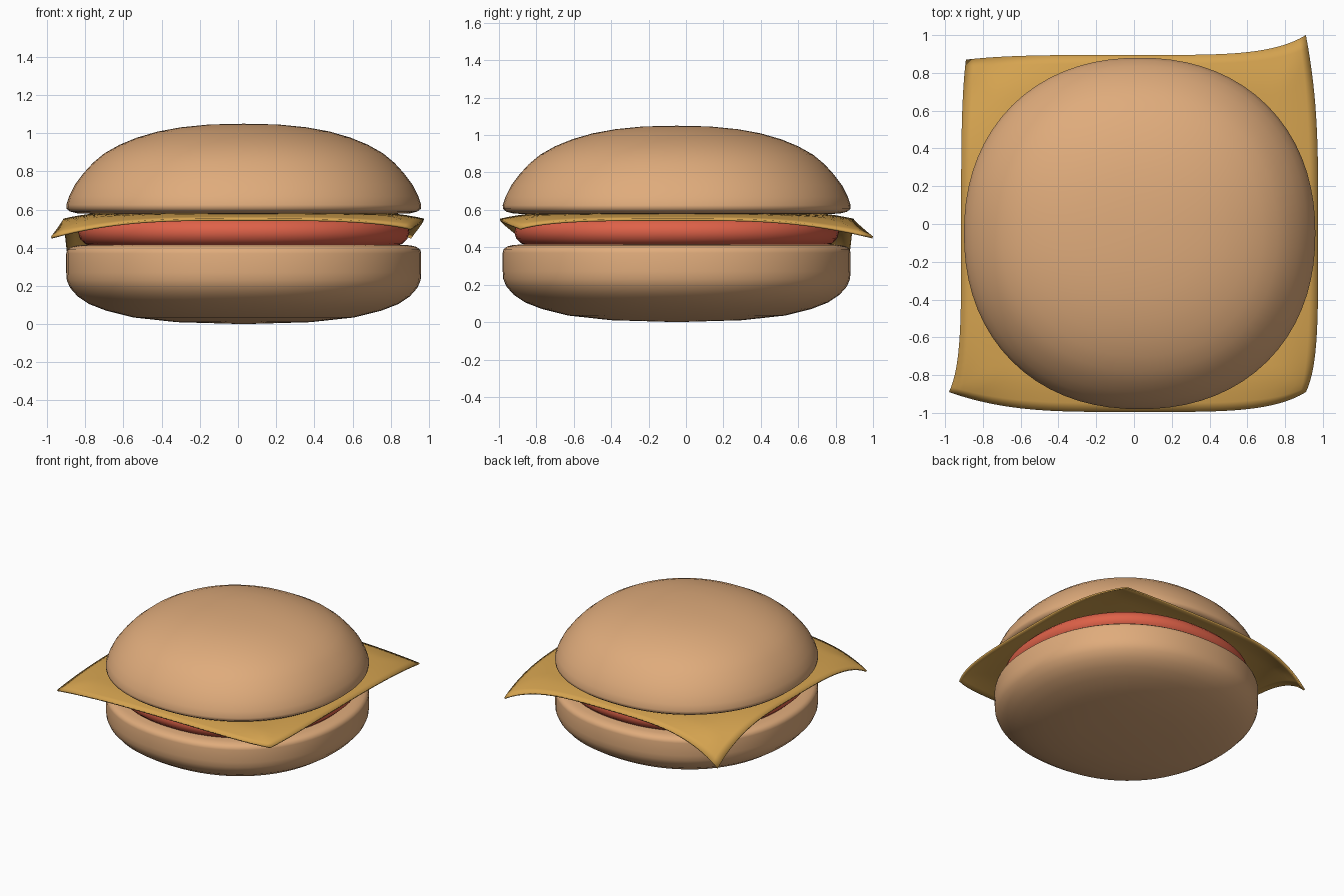
import bpy, bmesh, math

if "Cube" in bpy.data.objects:
    bpy.data.objects.remove(bpy.data.objects["Cube"])

CX, CY = 0.03, -0.05          # shared axis of the stack
SEG = 72


def material(name, rgb):
    m = bpy.data.materials.new(name)
    m.diffuse_color = (*rgb, 1)
    m.use_nodes = True
    m.node_tree.nodes["Principled BSDF"].inputs["Base Color"].default_value = m.diffuse_color
    return m


def finish(name, bm, mat, angle):
    bmesh.ops.recalc_face_normals(bm, faces=bm.faces)
    me = bpy.data.meshes.new(name)
    bm.to_mesh(me)
    bm.free()
    me.materials.append(mat)
    ob = bpy.data.objects.new(name, me)
    bpy.context.collection.objects.link(ob)
    bpy.ops.object.select_all(action='DESELECT')
    ob.select_set(True)
    bpy.context.view_layer.objects.active = ob
    bpy.ops.object.shade_smooth_by_angle(angle=math.radians(angle))
    return ob


def rounded_lathe(name, profile, mat, n=2.18):
    """Spin an (r, z) profile around the axis with a slightly squarish outline."""
    bm = bmesh.new()
    rings = []
    for r, z in profile:
        if r == 0:
            rings.append([bm.verts.new((CX, CY, z))] * SEG)
            continue
        ring = []
        for i in range(SEG):
            a = 2 * math.pi * i / SEG
            c, s = math.cos(a), math.sin(a)
            k = r / (abs(c) ** n + abs(s) ** n) ** (1 / n)
            ring.append(bm.verts.new((CX + k * c, CY + k * s, z)))
        rings.append(ring)
    for lo, hi in zip(rings, rings[1:]):
        for i in range(SEG):
            j = (i + 1) % SEG
            bm.faces.new(list(dict.fromkeys((lo[i], lo[j], hi[j], hi[i]))))
    return finish(name, bm, mat, 50)


bun = material("bun", (0.74, 0.41, 0.20))
cheese = material("cheese", (0.67, 0.37, 0.08))
red = material("patty", (0.73, 0.12, 0.065))

# Bottom bun
rounded_lathe("bottom_bun", [
    (0, 0), (0.35, 0.01), (0.58, 0.035), (0.72, 0.07), (0.81, 0.105),
    (0.87, 0.145), (0.91, 0.19), (0.927, 0.23), (0.93, 0.27), (0.93, 0.37),
    (0.925, 0.39), (0.905, 0.405), (0.87, 0.413), (0.8, 0.415), (0, 0.415)], bun)

# Patty
rounded_lathe("patty", [
    (0, 0.405), (0.79, 0.405), (0.83, 0.42), (0.857, 0.445), (0.868, 0.48),
    (0.86, 0.515), (0.835, 0.543), (0.79, 0.56), (0, 0.56)], red)

# Top bun
rounded_lathe("top_bun", [
    (0, 0.58), (0.8, 0.578), (0.87, 0.58), (0.91, 0.59), (0.929, 0.605),
    (0.93, 0.625), (0.915, 0.67), (0.885, 0.73), (0.84, 0.79), (0.79, 0.845),
    (0.73, 0.895), (0.65, 0.94), (0.56, 0.977), (0.45, 1.009), (0.33, 1.031),
    (0.18, 1.046), (0, 1.05)], bun)

# Cheese slice: per corner (x shift, y shift, droop)
corners = {(-1, -1): (-0.065, 0.105, 0.095), (1, 1): (-0.065, 0.105, 0.095),
           (-1, 1): (0.025, -0.025, 0.23), (1, -1): (-0.065, 0.105, 0.05)}
bm = bmesh.new()
bmesh.ops.create_grid(bm, x_segments=40, y_segments=40, size=1)
for v in bm.verts:
    u, w = v.co.x, v.co.y
    dx, dy, dz = corners[(1 if u > 0 else -1, 1 if w > 0 else -1)]
    k = abs(u * w)
    t = max(0, (max(abs(u), abs(w)) - 0.8) / 0.2)
    v.co = (CX + 0.945 * u + dx * k ** 4, CY + 0.945 * w + dy * k ** 4,
            0.581 - 0.028 * t ** 1.5 - dz * k ** 3.5)
slice_ob = finish("cheese_slice", bm, cheese, 40)
solid = slice_ob.modifiers.new("thickness", 'SOLIDIFY')
solid.thickness = 0.012
solid.offset = -1
